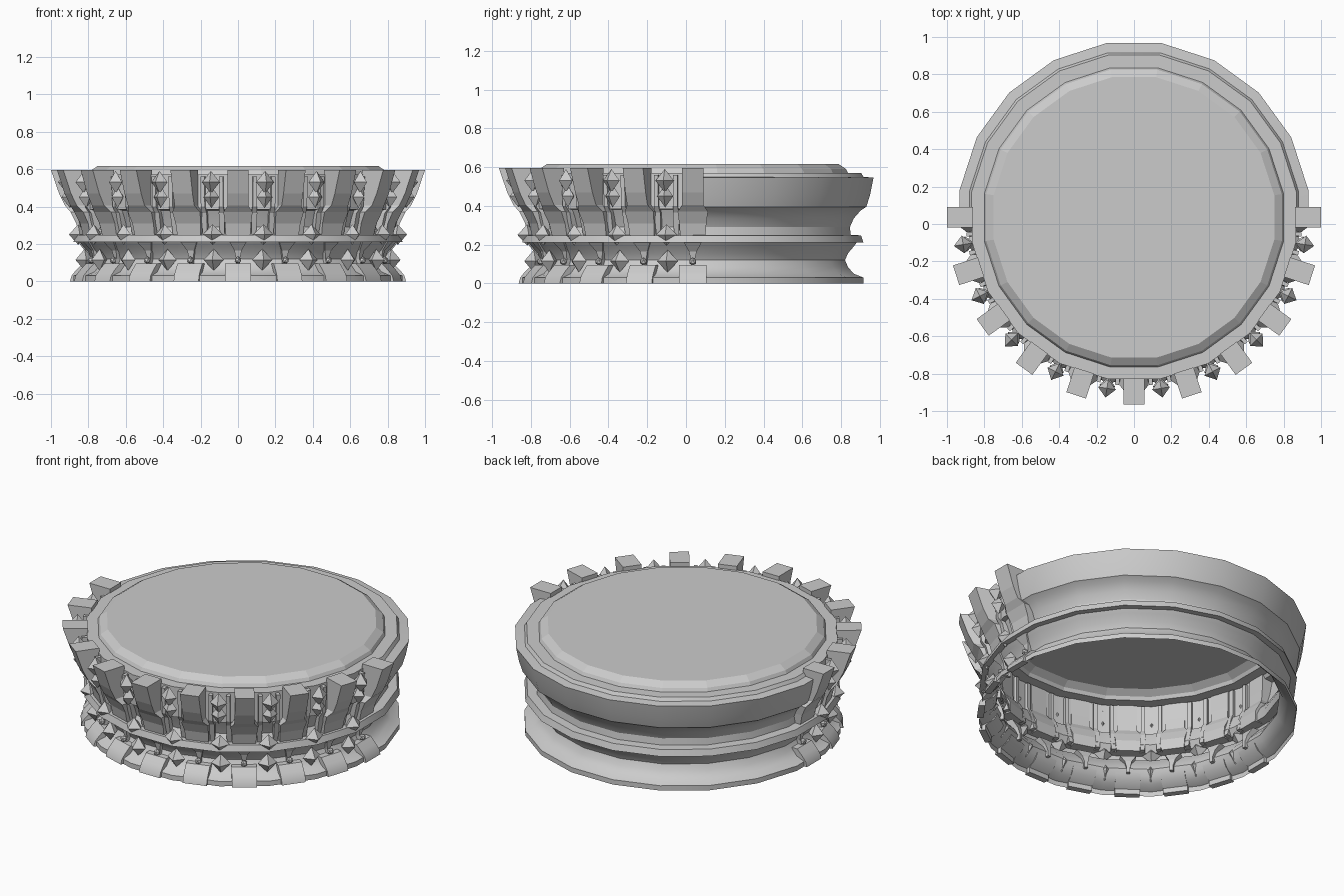
import bpy, bmesh, math
from mathutils import Vector

if "Cube" in bpy.data.objects:
    bpy.data.objects.remove(bpy.data.objects["Cube"])

CY = 0.035                      # ring centre in y
STEP = math.radians(18)         # 20 sided ring
APO = math.cos(STEP / 2)


def finish(bm, name, smooth=None):
    bmesh.ops.recalc_face_normals(bm, faces=bm.faces)
    me = bpy.data.meshes.new(name)
    bm.to_mesh(me)
    bm.free()
    ob = bpy.data.objects.new(name, me)
    bpy.context.collection.objects.link(ob)
    if smooth:
        bpy.ops.object.select_all(action='DESELECT')
        ob.select_set(True)
        bpy.context.view_layer.objects.active = ob
        bpy.ops.object.shade_smooth_by_angle(angle=math.radians(smooth))
    return ob


def place(ang, r, t, z):
    """radial / tangential / height coordinates to world"""
    c, s = math.cos(ang), math.sin(ang)
    return Vector((r * c - t * s, CY + r * s + t * c, z))


def half_lathe(name, profile, start):
    """sweep (apothem, z) profile through 180 degrees of the 20-gon"""
    bm = bmesh.new()
    spots = [(start, 1)] + [(start + STEP * (k + .5), 1 / APO) for k in range(10)] + [(start + math.pi, 1)]
    cols = [[bm.verts.new(place(a, r * f, 0, z)) for r, z in profile] for a, f in spots]
    for a, b in zip(cols, cols[1:]):
        for i in range(len(profile) - 1):
            bm.faces.new((a[i], b[i], b[i + 1], a[i + 1]))
    return finish(bm, name, 30)


def loft(bm, ang, levels):
    """stack of rectangles (z, inner r, outer r, half width)"""
    rows = [[bm.verts.new(place(ang, r, t, z)) for r, t in ((ri, -w), (ro, -w), (ro, w), (ri, w))]
            for z, ri, ro, w in levels]
    for a, b in zip(rows, rows[1:]):
        for i in range(4):
            j = (i + 1) % 4
            bm.faces.new((a[i], a[j], b[j], b[i]))
    bm.faces.new(rows[0])
    bm.faces.new(rows[-1])


def gem(bm, ang, r, z, w, d, h):
    """stretched octahedron stud"""
    ring = [bm.verts.new(place(ang, r + x, t, z)) for x, t in ((d, 0), (0, w), (-d, 0), (0, -w))]
    for e in (h, -h):
        tip = bm.verts.new(place(ang, r, 0, z + e))
        for i in range(4):
            bm.faces.new((ring[i], ring[(i + 1) % 4], tip))


# shell: shared lower moulding, different upper walls front and back
lower = [(.88, 0), (.88, .03), (.83, .05), (.80, .085), (.785, .12), (.80, .155), (.83, .19),
         (.845, .21), (.88, .21), (.868, .248), (.83, .248)]
back = lower[:-1] + [(.815, .25), (.81, .29), (.83, .335), (.865, .375), (.895, .395), (.915, .46),
                     (.932, .545), (.88, .55), (.868, .57), (.80, .57)]
front = lower + [(.805, .29), (.82, .335), (.84, .38), (.865, .385), (.865, .57), (.80, .57)]
half_lathe("back_shell", back, 0)
half_lathe("front_shell", front, math.pi)

# raised lid
bm = bmesh.new()
rings = [[bm.verts.new(place(STEP * (k + .5), a / APO, 0, z)) for k in range(20)]
         for a, z in ((.80, .57), (.79, .59), (.75, .617))]
for a, b in zip(rings, rings[1:]):
    for i in range(20):
        j = (i + 1) % 20
        bm.faces.new((a[i], a[j], b[j], b[i]))
bm.faces.new(rings[-1])
finish(bm, "top_lid")

# ribs, stems, beads and foot blocks on the front half
ribs, stems, feet, beads = (bmesh.new() for _ in range(4))
for k in range(11):
    a = math.pi + STEP * k
    loft(ribs, a, [(.595, .86, 1.0, .055), (.47, .86, .957, .055), (.405, .855, .925, .055),
                   (.37, .83, .895, .078), (.31, .80, .865, .07), (.245, .80, .85, .065)])
    loft(stems, a, [(.21, .80, .855, .045), (.165, .78, .82, .02), (.12, .77, .81, .01), (.09, .77, .82, .01)])
    loft(feet, a, [(.095, .79, .832, .07), (.06, .81, .866, .07), (.03, .86, .89, .07), (0, .86, .898, .07)])
    ball = bmesh.ops.create_icosphere(beads, subdivisions=1, radius=.02)["verts"]
    bmesh.ops.translate(beads, verts=ball, vec=place(a, .825, 0, .113))
finish(ribs, "upper_ribs")
finish(stems, "lower_stems")
finish(feet, "foot_blocks", 30)
finish(beads, "stem_beads")

# gem studs and panel frames between the ribs
gems, frames = bmesh.new(), bmesh.new()
for k in range(10):
    a = math.pi + STEP * (k + .5)
    gem(gems, a, .925, .53, .048, .05, .06)
    gem(gems, a, .91, .45, .042, .045, .058)
    gem(gems, a, .865, .25, .055, .05, .055)
    gem(gems, a, .83, .115, .055, .05, .058)
    for s in (-1, 1):
        b = a + s * .056
        loft(frames, b, [(.56, .85, .90, .011), (.40, .85, .89, .011), (.365, .83, .865, .016),
                         (.25, .80, .835, .012)])
finish(gems, "gem_studs")
finish(frames, "panel_frames")
